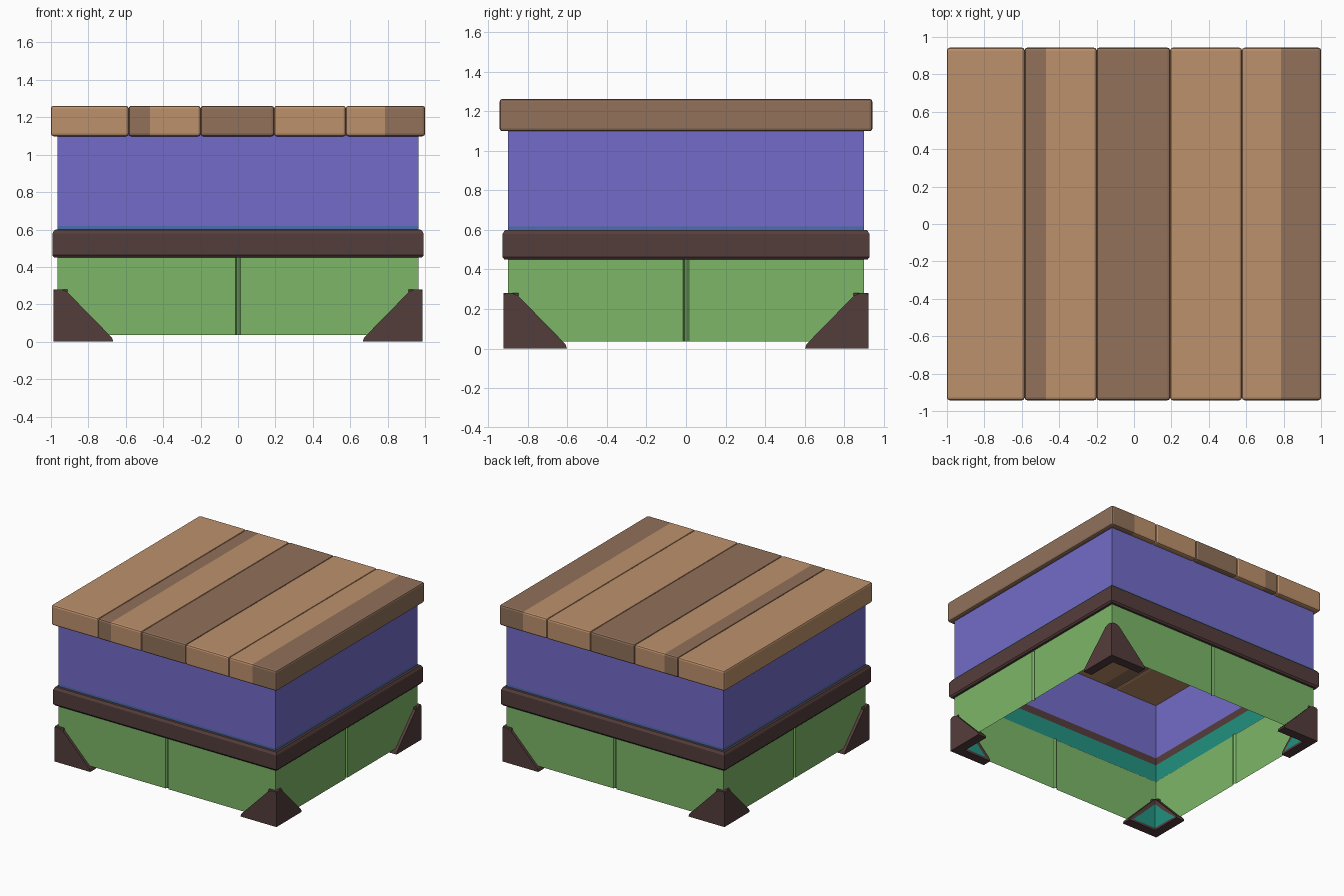
import bpy, bmesh
from mathutils import Vector

if "Cube" in bpy.data.objects:
    bpy.data.objects.remove(bpy.data.objects["Cube"])

HX, HY = 0.965, 0.90   # half size of the box walls


def mat(name, rgb):
    m = bpy.data.materials.new(name)
    lin = [(c / 255 / 12.92) if c < 11 else ((c / 255 + 0.055) / 1.055) ** 2.4 for c in rgb]
    m.diffuse_color = (*lin, 1)
    m.use_nodes = True
    m.node_tree.nodes["Principled BSDF"].inputs["Base Color"].default_value = m.diffuse_color
    return m


LIGHT = mat("light_wood", (190, 145, 108))
BROWN = mat("dark_wood", (145, 113, 90))
GREEN = mat("green", (124, 182, 103))
PURPLE = mat("purple", (115, 107, 200))
TRIM = mat("dark_trim", (84, 61, 60))
TEAL = mat("teal", (34, 145, 128))
BLUE = mat("blue", (75, 110, 175))


def finish(bm, name, mats):
    me = bpy.data.meshes.new(name)
    bm.to_mesh(me)
    bm.free()
    ob = bpy.data.objects.new(name, me)
    bpy.context.collection.objects.link(ob)
    for m in mats:
        me.materials.append(m)
    return ob


def outline(t, groove=0.0):
    """Wall outline pushed out by t, counter-clockwise, optionally with a groove mid-side."""
    x, y = HX + t, HY + t
    corners = [Vector(c) for c in ((-x, -y), (x, -y), (x, y), (-x, y))]
    pts = []
    for i, a in enumerate(corners):
        b = corners[(i + 1) % 4]
        pts.append(a)
        if groove:
            d = (b - a).normalized()
            inward = Vector((-d.y, d.x))
            m = (a + b) / 2
            pts += [m - d * 0.014, m - d * 0.006 + inward * groove,
                    m + d * 0.006 + inward * groove, m + d * 0.014]
    return pts


def ring(name, profile, mats, closed=False, inward=False, groove=0.0, rule=None):
    """Sweep a (push-out, height) profile round the box."""
    bm = bmesh.new()
    loops = [[bm.verts.new((p.x, p.y, z)) for p in outline(t, groove)] for t, z in profile]
    pairs = list(zip(loops, loops[1:]))
    if closed:
        pairs.append((loops[-1], loops[0]))
    for lo, hi in pairs:
        n = len(lo)
        for i in range(n):
            j = (i + 1) % n
            f = bm.faces.new((lo[i], lo[j], hi[j], hi[i]))
            if inward:
                f.normal_flip()
            if rule:
                f.material_index = rule(f.calc_center_median().z)
    return finish(bm, name, mats)


# Lower green walls with a groove in the middle of each side
ring("lower_walls", [(0, 0.035), (0, 0.455)], [GREEN], groove=0.014)

# Upper purple walls with a blue strip along the foot
ring("upper_walls", [(0, 0.59), (0, 0.618), (0, 1.11)], [PURPLE, BLUE],
     rule=lambda z: 1 if z < 0.618 else 0)

# Dark band round the middle
ring("middle_band", [(0, 0.45), (0.018, 0.45), (0.028, 0.463), (0.028, 0.578),
                     (0.016, 0.598), (0, 0.60)], [TRIM], closed=True)

# Lining behind the band: teal with a dark upper strip
ring("band_lining", [(-0.004, 0.45), (-0.004, 0.59), (-0.004, 0.65)], [TEAL, TRIM],
     inward=True, rule=lambda z: 0 if z < 0.59 else 1)

# Lid planks: x range, x of a colour change, colours left and right of it
planks = [
    (-1.0, -0.585, None, 0, 0),
    (-0.585, -0.20, -0.47, 1, 0),
    (-0.20, 0.193, None, 1, 1),
    (0.193, 0.577, None, 0, 0),
    (0.577, 1.0, 0.787, 0, 1),
]
for k, (x0, x1, cut, left, right) in enumerate(planks):
    bm = bmesh.new()
    bmesh.ops.create_cube(bm, size=1)
    for v in bm.verts:
        v.co = ((x0 + x1) / 2 + v.co.x * (x1 - x0), v.co.y * 1.885, 1.18 + v.co.z * 0.163)
    bmesh.ops.bevel(bm, geom=bm.edges[:], offset=0.014, segments=2, profile=0.5, affect='EDGES')
    if cut is not None:
        bmesh.ops.bisect_plane(bm, geom=bm.verts[:] + bm.edges[:] + bm.faces[:],
                               plane_co=(cut, 0, 0), plane_no=(1, 0, 0))
    for f in bm.faces:
        f.material_index = left if cut is None or f.calc_center_median().x < cut else right
    finish(bm, f"lid_plank_{k + 1}", [LIGHT, BROWN])

# Corner feet: two thick triangular plates each, teal inside a dark rim
OUT, THICK = 0.022, 0.075
shape = [(0, 0), (0.32, 0), (0.313, 0.022), (0.075, 0.265), (0.045, 0.28), (0.012, 0.28), (0, 0.268)]
for sx, xn in ((-1, "left"), (1, "right")):
    for sy, yn in ((-1, "front"), (1, "back")):
        bm = bmesh.new()
        for along_x in (True, False):
            def place(a, depth, z):
                u, w = (a, depth) if along_x else (depth, a)
                return (sx * (HX + OUT - u), sy * (HY + OUT - w), z)
            outer = [bm.verts.new(place(a, 0, z)) for a, z in shape]
            inner = [bm.verts.new(place(a, THICK, z)) for a, z in shape]
            faces = [bm.faces.new(outer), bm.faces.new(inner)]
            n = len(shape)
            for i in range(n):
                j = (i + 1) % n
                faces.append(bm.faces.new((outer[i], outer[j], inner[j], inner[i])))
            bmesh.ops.recalc_face_normals(bm, faces=faces)
            bmesh.ops.inset_region(bm, faces=[faces[1]], thickness=0.03)
            faces[1].material_index = 1
        finish(bm, f"{yn}_{xn}_foot", [TRIM, TEAL])
